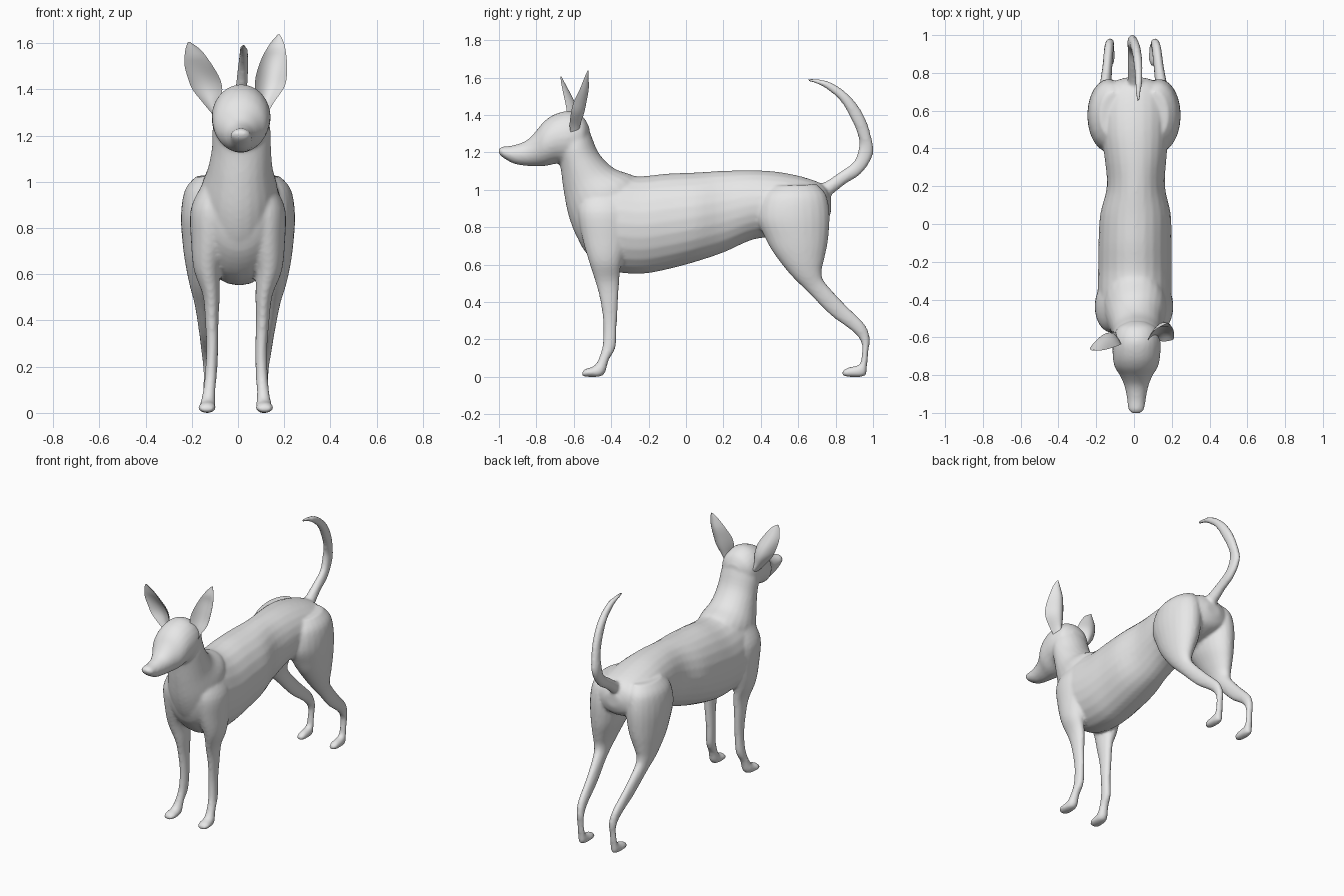
import bpy, bmesh, math
from mathutils import Vector

coat = bpy.data.materials.new("grey coat")
coat.diffuse_color = (0.8, 0.8, 0.8, 1)


def refine(rows, n=4):
    """Smoothly interpolate extra stations between the given ones."""
    out = []
    for i in range(len(rows) - 1):
        a, b, c, d = (Vector(rows[min(max(j, 0), len(rows) - 1)])
                      for j in (i - 1, i, i + 1, i + 2))
        for k in range(n):
            t = k / n
            out.append(0.5 * (2 * b + (c - a) * t + (2 * a - 5 * b + 4 * c - d) * t ** 2
                              + (3 * b - a - 3 * c + d) * t ** 3))
    out.append(Vector(rows[-1]))
    return out


def skin(bm, rings):
    """Bridge point rings into a closed tube."""
    loops = [[bm.verts.new(p) for p in ring] for ring in rings]
    n = len(loops[0])
    faces = [bm.faces.new(loops[0]), bm.faces.new(loops[-1][::-1])]
    for a, b in zip(loops, loops[1:]):
        for i in range(n):
            j = (i + 1) % n
            faces.append(bm.faces.new((a[i], b[i], b[j], a[j])))
    bmesh.ops.recalc_face_normals(bm, faces=faces)


def limb(bm, rows, side=1, lean=0.0, n=24):
    """Station: first edge y, z, second edge y, z, half width, centre x."""
    rings = []
    for y1, z1, y2, z2, w, cx in refine(rows):
        w = max(w, 0.006)
        ring = []
        for i in range(n):
            a = math.tau * i / n
            f = 0.5 - 0.5 * math.cos(a)
            z = z1 + (z2 - z1) * f
            shift = -lean * max(0, 1 - z / 0.6)
            ring.append((side * cx + shift + w * math.sin(a), y1 + (y2 - y1) * f, max(z, 0)))
        rings.append(ring)
    skin(bm, rings)


def finish(name, bm):
    me = bpy.data.meshes.new(name)
    bm.to_mesh(me)
    bm.free()
    me.materials.append(coat)
    ob = bpy.data.objects.new(name, me)
    bpy.context.collection.objects.link(ob)
    for p in me.polygons:
        p.use_smooth = True
    return ob


# Torso: upper edge, lower edge
torso = [(-.61, .95, -.605, .83, .05, .003), (-.57, 1.05, -.56, .70, .13, .003),
         (-.48, 1.08, -.47, .60, .185, .003), (-.38, 1.09, -.37, .56, .195, .003),
         (-.25, 1.073, -.23, .552, .195, .005), (-.1, 1.087, -.1, .575, .193, .005),
         (.05, 1.093, .05, .615, .187, .008), (.2, 1.102, .2, .665, .154, .01),
         (.36, 1.105, .36, .735, .165, .008), (.5, 1.095, .5, .75, .18, .003),
         (.64, 1.065, .65, .78, .175, .003), (.735, 1.025, .745, .82, .135, .005),
         (.775, .96, .775, .88, .05, .005)]

# Neck: throat edge, nape edge
neck = [(-.54, .68, -.22, .92, .15, .003), (-.59, .76, -.24, 1.02, .165, .004),
        (-.63, .87, -.28, 1.075, .165, .006), (-.655, 1.0, -.385, 1.115, .14, .01),
        (-.668, 1.1, -.465, 1.195, .128, .015), (-.68, 1.16, -.51, 1.30, .125, .015),
        (-.70, 1.2, -.545, 1.38, .11, .015)]

# Head and muzzle: upper edge, lower edge
head = [(-.515, 1.33, -.525, 1.25, .05, .015), (-.55, 1.39, -.555, 1.18, .105, .015),
        (-.62, 1.422, -.62, 1.14, .126, .014), (-.70, 1.405, -.69, 1.14, .126, .013),
        (-.76, 1.365, -.75, 1.128, .115, .012), (-.81, 1.305, -.80, 1.126, .085, .012),
        (-.86, 1.26, -.86, 1.129, .063, .013), (-.93, 1.237, -.92, 1.14, .05, .013),
        (-.985, 1.23, -.975, 1.17, .042, .012), (-1.003, 1.216, -.998, 1.19, .024, .012)]

# Tail: inner edge, outer edge
tail = [(.68, 1.03, .70, .95, .04, .003), (.733, 1.037, .752, .955, .036, .002),
        (.824, 1.096, .85, 1.03, .028, -.004), (.90, 1.155, .94, 1.09, .025, -.008),
        (.925, 1.24, 1.0, 1.19, .025, -.01), (.918, 1.294, .988, 1.294, .025, 0),
        (.89, 1.364, .945, 1.41, .025, .012), (.824, 1.478, .868, 1.51, .023, .022),
        (.727, 1.555, .762, 1.58, .018, .025), (.65, 1.582, .65, 1.596, .01, .02)]

# Front leg with shoulder and paw: front edge, rear edge
front_leg = [(-.55, .98, -.33, .98, .05, .11), (-.575, .88, -.30, .88, .085, .12),
             (-.557, .75, -.31, .72, .08, .123), (-.52, .62, -.345, .61, .057, .133),
             (-.482, .5, -.356, .52, .037, .114), (-.457, .4, -.363, .4, .029, .11),
             (-.442, .28, -.37, .28, .026, .106), (-.446, .17, -.376, .16, .026, .11),
             (-.47, .09, -.413, .09, .027, .117), (-.495, .057, -.443, .008, .034, .122),
             (-.535, .044, -.53, 0, .037, .125), (-.557, .025, -.557, .006, .02, .125)]

# Hind leg with thigh, hock and paw: front edge, rear edge
hind_leg = [(.45, 1.02, .70, 1.03, .07, .11), (.40, .96, .75, .97, .105, .125),
            (.38, .85, .768, .86, .115, .132), (.42, .75, .758, .72, .1, .14),
            (.47, .66, .737, .62, .075, .152), (.56, .545, .725, .555, .05, .158),
            (.655, .45, .747, .5, .034, .152), (.77, .333, .852, .386, .027, .138),
            (.885, .248, .953, .285, .025, .127), (.935, .19, .982, .21, .023, .12),
            (.94, .13, .975, .13, .021, .12), (.93, .07, .968, .055, .023, .12),
            (.895, .057, .955, .003, .028, .12), (.86, .047, .868, 0, .029, .12),
            (.835, .03, .836, .008, .016, .12)]

bm = bmesh.new()
for part in (torso, neck, head, tail):
    limb(bm, part)
for side in (-1, 1):
    limb(bm, front_leg, side, 0.01)
    limb(bm, hind_leg, side, 0.012)
body = finish("dog_body", bm)

# Fuse the parts into one soft skin
fuse = body.modifiers.new("fuse", 'REMESH')
fuse.mode = 'VOXEL'
fuse.voxel_size = 0.01
fuse.use_smooth_shade = True
soft = body.modifiers.new("soften", 'SMOOTH')
soft.factor = 0.5
soft.iterations = 5

# Ears: cupped shells; station z, inner x, outer x, rim y, cup depth
ears = {
    "right_ear": [(1.28, .075, .12, -.61, .04), (1.34, .08, .153, -.622, .055),
                  (1.41, .073, .2, -.615, .07), (1.47, .08, .212, -.6, .068),
                  (1.54, .105, .21, -.567, .047), (1.6, .14, .199, -.543, .022),
                  (1.637, .172, .181, -.527, .006)],
    "left_ear": [(1.28, -.06, -.1, -.61, .04), (1.34, -.075, -.15, -.625, .05),
                 (1.4, -.068, -.197, -.635, .06), (1.45, -.08, -.217, -.642, .055),
                 (1.51, -.115, -.232, -.655, .04), (1.57, -.16, -.228, -.667, .02),
                 (1.605, -.207, -.217, -.671, .006)],
}
for name, rows in ears.items():
    bm = bmesh.new()
    rings = []
    for z, xi, xo, y, d in refine(rows):
        def arc(depth, steps):
            return [(xi + (xo - xi) * t / 10, y + depth * math.sin(math.pi * t / 10) ** 0.8, z)
                    for t in steps]
        rings.append(arc(d, range(11)) + arc(max(d - .022, d * .3), range(9, 0, -1)))
    skin(bm, rings)
    ear = finish(name, bm)
    bpy.ops.object.select_all(action='DESELECT')
    ear.select_set(True)
    bpy.context.view_layer.objects.active = ear
    bpy.ops.object.shade_smooth_by_angle(angle=math.radians(50))
